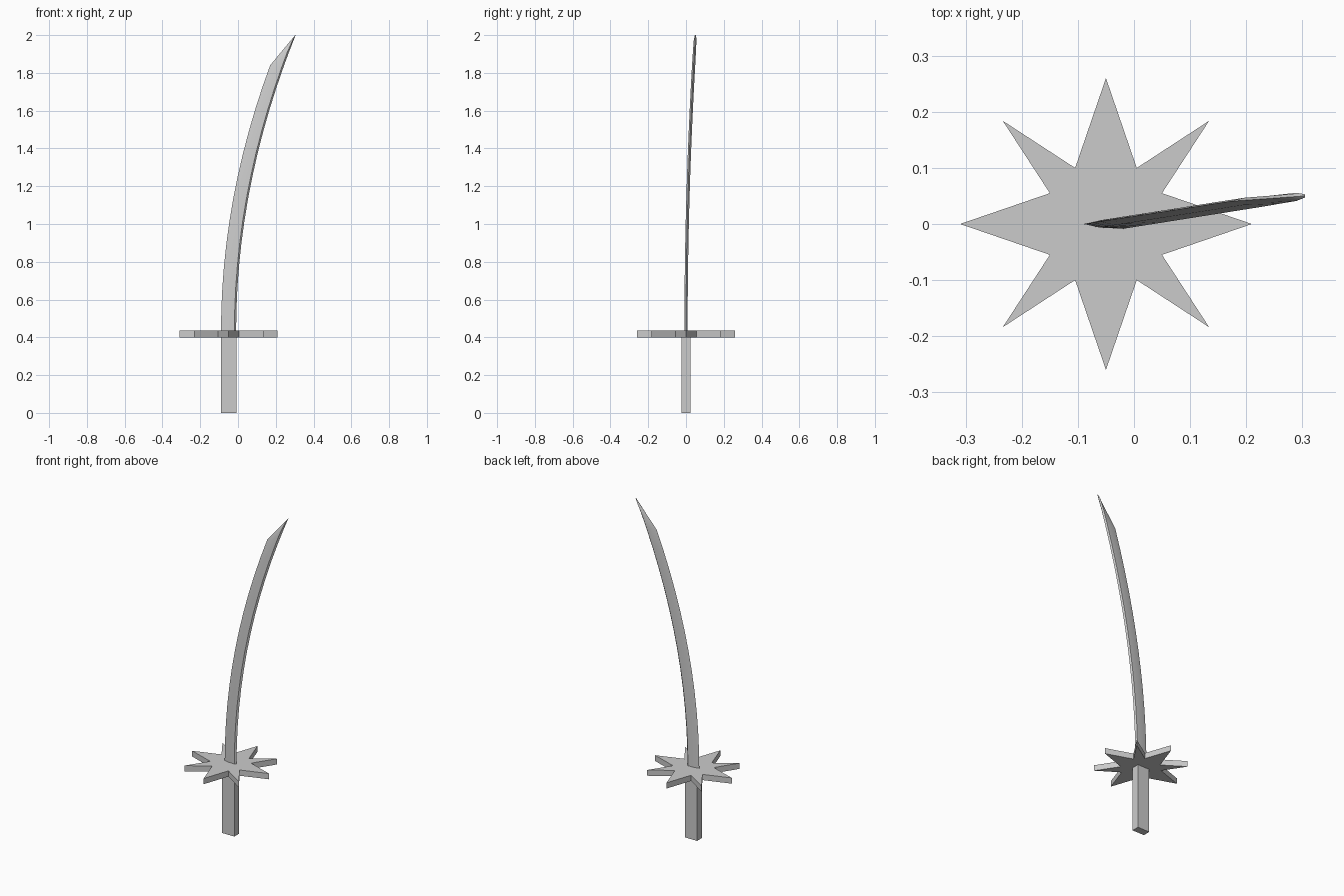
import bpy, bmesh
from math import cos, sin, radians

if "Cube" in bpy.data.objects:
    bpy.data.objects.remove(bpy.data.objects["Cube"])

CX = -0.05  # axis of grip and guard


def loft(name, rings):
    """Closed solid skinned through a list of equal-length rings."""
    bm = bmesh.new()
    loops = [[bm.verts.new(p) for p in ring] for ring in rings]
    n = len(loops[0])
    for a, b in zip(loops, loops[1:]):
        for i in range(n):
            j = (i + 1) % n
            bm.faces.new((a[i], a[j], b[j], b[i]))
    bm.faces.new(loops[0][::-1])
    bm.faces.new(loops[-1])
    bmesh.ops.recalc_face_normals(bm, faces=bm.faces)
    mesh = bpy.data.meshes.new(name)
    bm.to_mesh(mesh)
    bm.free()
    obj = bpy.data.objects.new(name, mesh)
    bpy.context.collection.objects.link(obj)
    return obj


def prism(name, outline, z0, z1):
    return loft(name, [[(x, y, z) for x, y in outline] for z in (z0, z1)])


# Grip: rectangular bar
prism("grip", [(CX - 0.041, -0.023), (CX + 0.041, -0.023),
               (CX + 0.041, 0.023), (CX - 0.041, 0.023)], 0.0, 0.402)

# Guard: eight-pointed star, points on the axes wider than the diagonals
star = []
for quarter in range(4):
    for angle, radius in ((0, 0.26), (28.8, 0.114), (45, 0.26), (61.2, 0.114)):
        a = radians(angle + 90 * quarter)
        star.append((CX + radius * cos(a), radius * sin(a)))
prism("guard", star, 0.40, 0.435)


# Blade: wedge section swept along a curve, with an angled tip
def blade_ring(z, thick):
    d = z - 0.43
    right = -0.01 + 0.315 * (d / 1.57) ** 2
    left = -0.09 + 0.26 * (d / 1.41) ** 2
    if z > 1.84:
        left = 0.17 + 0.133 * (z - 1.84) / 0.16
    y = 0.05 * (d / 1.57) ** 2
    w = right - left
    shoulder = right - min(0.009, 0.4 * w)
    mid = left + 0.35 * w
    h = 0.0085 * thick
    return [(left, y, z), (mid, y - 0.75 * h, z), (shoulder, y - h, z),
            (right, y, z), (shoulder, y + h, z), (mid, y + 0.75 * h, z)]


levels = [(0.43 + 1.41 * i / 12, 1.0) for i in range(13)]
levels += [(1.91, 0.95), (1.975, 0.85), (2.0, 0.35)]
blade = loft("blade", [blade_ring(z, t) for z, t in levels])
bpy.context.view_layer.objects.active = blade
blade.select_set(True)
bpy.ops.object.shade_smooth_by_angle(angle=radians(30))
